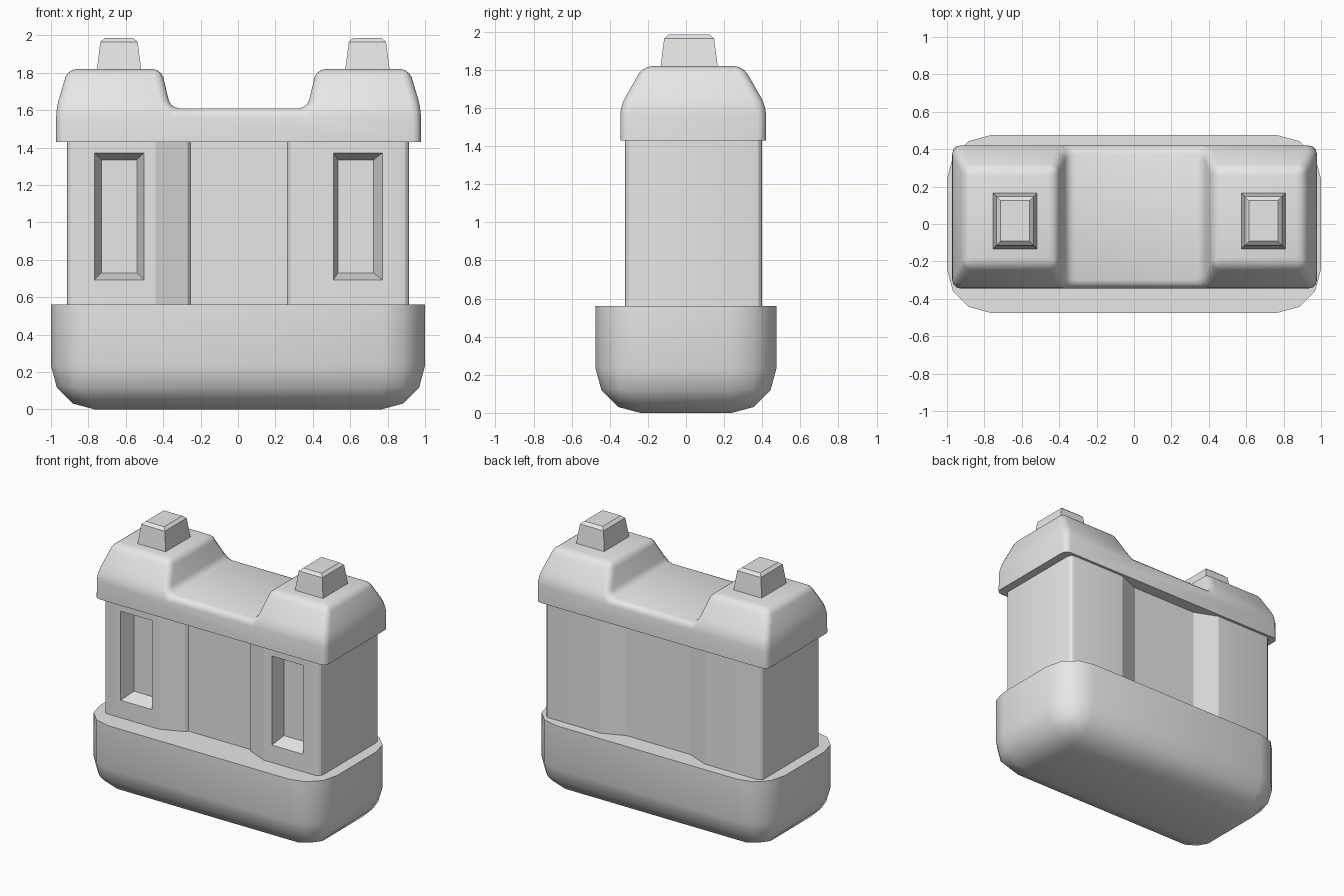
import bpy, bmesh
from math import radians
from mathutils import Vector

if "Cube" in bpy.data.objects:
    bpy.data.objects.remove(bpy.data.objects["Cube"])

grey = bpy.data.materials.new("plain_grey")
grey.use_nodes = True
grey.diffuse_color = (0.8, 0.8, 0.8, 1)
grey.node_tree.nodes["Principled BSDF"].inputs["Base Color"].default_value = (0.8, 0.8, 0.8, 1)


def prism(ring_a, ring_b):
    """Closed solid between two matching rings of points."""
    bm = bmesh.new()
    a = [bm.verts.new(p) for p in ring_a]
    b = [bm.verts.new(p) for p in ring_b]
    bm.faces.new(a)
    bm.faces.new(b)
    for i in range(len(a)):
        j = (i + 1) % len(a)
        bm.faces.new((a[i], a[j], b[j], b[i]))
    bmesh.ops.recalc_face_normals(bm, faces=bm.faces)
    return bm


def rect(x0, x1, y0, y1):
    return [(x0, y0), (x1, y0), (x1, y1), (x0, y1)]


def at_z(points, z):
    return [(x, y, z) for x, y in points]


def bevel(bm, rule, width, segments):
    edges = [e for e in bm.edges if rule(e)]
    bmesh.ops.bevel(bm, geom=edges, offset=width, segments=segments,
                    profile=0.5, affect='EDGES', clamp_overlap=True)


def finish(name, bm, angle=35):
    bmesh.ops.recalc_face_normals(bm, faces=bm.faces)
    mesh = bpy.data.meshes.new(name)
    bm.to_mesh(mesh)
    bm.free()
    mesh.materials.append(grey)
    ob = bpy.data.objects.new(name, mesh)
    bpy.context.collection.objects.link(ob)
    bpy.ops.object.select_all(action='DESELECT')
    ob.select_set(True)
    bpy.context.view_layer.objects.active = ob
    if angle:
        bpy.ops.object.shade_smooth_by_angle(angle=radians(angle))
    return ob


# Base tub: rounded everywhere except its flat rim
outline = rect(-1, 1, -0.475, 0.475)
bm = prism(at_z(outline, 0), at_z(outline, 0.56))
bevel(bm, lambda e: min(v.co.z for v in e.verts) < 0.1, 0.235, 3)
finish("base_tub", bm)

# Body: block with a shallow recess in the front and back
front, back, side = -0.32, 0.40, 0.915
plan = [(-side, front), (-0.44, front), (-0.27, front + 0.07), (-0.255, front + 0.09),
        (0.265, front + 0.09), (0.28, front + 0.07), (0.44, front), (side, front),
        (side, back), (0.44, back), (0.27, back - 0.07),
        (-0.27, back - 0.07), (-0.44, back), (-side, back)]
bm = prism(at_z(plan, 0.5), at_z(plan, 1.48))
bevel(bm, lambda e: all(abs(v.co.x) > 0.9 for v in e.verts)
      and abs(e.verts[0].co.z - e.verts[1].co.z) > 0.5, 0.04, 3)
body = finish("body", bm, 0)

# Tapered slots sunk into the front
for label, mid, mid_in in (("right", -0.635, -0.635), ("left", 0.643, 0.63)):
    outer = [(x, front - 0.01, z) for x, z in rect(mid - 0.135, mid + 0.135, 0.69, 1.375)]
    inner = [(x, front + 0.11, z) for x, z in rect(mid_in - 0.095, mid_in + 0.095, 0.73, 1.335)]
    cutter = finish(label + "_slot_cutter", prism(outer, inner), 0)
    cutter.hide_render = True
    cut = body.modifiers.new(label + "_slot", 'BOOLEAN')
    cut.object = cutter
    cut.solver = 'EXACT'
    bpy.context.view_layer.objects.active = body
    bpy.ops.object.modifier_apply(modifier=cut.name)
    bpy.data.objects.remove(cutter)
bpy.ops.object.select_all(action='DESELECT')
body.select_set(True)
bpy.context.view_layer.objects.active = body
bpy.ops.object.shade_smooth_by_angle(angle=radians(20))

# Lid: two raised ends joined by a low deck
rim, deck, top = 1.43, 1.61, 1.82
lid = [(-0.972, rim), (0.978, rim), (0.978, deck), (0.915, top), (0.42, top), (0.37, deck),
       (-0.36, deck), (-0.41, top), (-0.91, top), (-0.972, deck)]
y0, y1 = -0.345, 0.42
bm = prism([(x, y0, z) for x, z in lid], [(x, y1, z) for x, z in lid])
for y, sign in ((y0, -1), (y1, 1)):
    # Slope the front and back of the raised ends
    bmesh.ops.bisect_plane(bm, geom=bm.verts[:] + bm.edges[:] + bm.faces[:], dist=0.0005,
                           plane_co=(0, y, deck), plane_no=Vector((0, sign * (top - deck), 0.12)),
                           clear_outer=True)
    bmesh.ops.holes_fill(bm, edges=[e for e in bm.edges if e.is_boundary], sides=0)
bmesh.ops.recalc_face_normals(bm, faces=bm.faces)
bevel(bm, lambda e: max(v.co.z for v in e.verts) > rim + 0.01
      and e.calc_face_angle(0) > 0.2, 0.045, 3)
finish("lid", bm)

# Terminals: tapered posts with chamfered tops
for label, x in (("right", -0.636), ("left", 0.692)):
    bm = prism(at_z(rect(x - 0.122, x + 0.122, -0.137, 0.17), 1.79),
               at_z(rect(x - 0.097, x + 0.097, -0.112, 0.145), 1.985))
    bevel(bm, lambda e: min(v.co.z for v in e.verts) > 1.9, 0.02, 1)
    finish(label + "_terminal", bm, 20)
